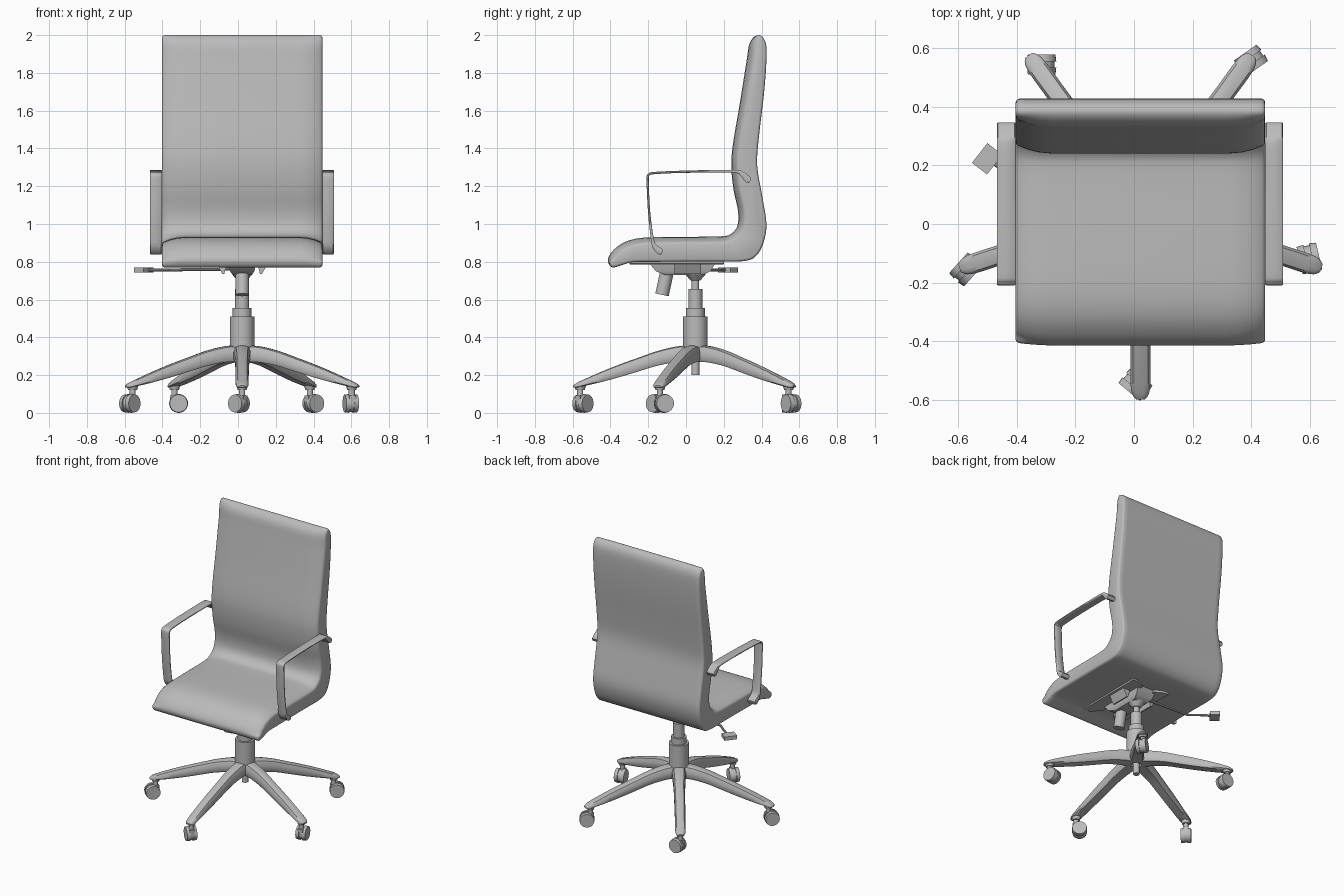
import bpy, bmesh, math
from mathutils import Vector, Matrix

cube = bpy.data.objects.get("Cube")
if cube:
    bpy.data.objects.remove(cube)

grey = bpy.data.materials.new("neutral grey")
grey.use_nodes = True
COLOUR = (0.5, 0.5, 0.5, 1)
grey.diffuse_color = COLOUR
grey.node_tree.nodes["Principled BSDF"].inputs["Base Color"].default_value = COLOUR

CX, CY = 0.022, 0.05      # chair axis


def finish(bm, name, angle=35):
    bmesh.ops.recalc_face_normals(bm, faces=bm.faces)
    mesh = bpy.data.meshes.new(name)
    bm.to_mesh(mesh)
    bm.free()
    mesh.materials.append(grey)
    ob = bpy.data.objects.new(name, mesh)
    bpy.context.collection.objects.link(ob)
    bpy.ops.object.select_all(action='DESELECT')
    bpy.context.view_layer.objects.active = ob
    ob.select_set(True)
    bpy.ops.object.shade_smooth_by_angle(angle=math.radians(angle))
    return ob


def loft(name, rings, angle=35):
    """Skin closed rings of equal length and cap both ends."""
    bm = bmesh.new()
    rows = [[bm.verts.new(p) for p in ring] for ring in rings]
    n = len(rows[0])
    for a, b in zip(rows, rows[1:]):
        for i in range(n):
            j = (i + 1) % n
            bm.faces.new((a[i], a[j], b[j], b[i]))
    bm.faces.new(rows[0])
    bm.faces.new(rows[-1])
    return finish(bm, name, angle)


def spline(pts, steps, closed=False):
    """Catmull-Rom curve through points of any dimension."""
    n, out = len(pts), []
    get = (lambda i: Vector(pts[i % n])) if closed else (lambda i: Vector(pts[max(0, min(n - 1, i))]))
    for i in range(n if closed else n - 1):
        a, b, c, d = (get(i + k) for k in (-1, 0, 1, 2))
        for s in range(steps):
            t = s / steps
            out.append(0.5 * (2 * b + (c - a) * t + (2 * a - 5 * b + 4 * c - d) * t * t
                              + (3 * b - a - 3 * c + d) * t ** 3))
    if not closed:
        out.append(get(n - 1))
    return out


def rod(name, a, b, r1, r2=None, segs=24):
    a, b = Vector(a), Vector(b)
    d = b - a
    mat = Matrix.Translation((a + b) / 2) @ d.to_track_quat('Z', 'Y').to_matrix().to_4x4()
    bm = bmesh.new()
    bmesh.ops.create_cone(bm, cap_ends=True, segments=segs, radius1=r1,
                          radius2=r1 if r2 is None else r2, depth=d.length, matrix=mat)
    return finish(bm, name)


def box(name, centre, size, turn=0):
    bm = bmesh.new()
    bmesh.ops.create_cube(bm, size=1, matrix=Matrix.Translation(centre)
                          @ Matrix.Rotation(turn, 4, 'Z') @ Matrix.Diagonal((*size, 1)))
    return finish(bm, name)


# Seat shell: side profile (y, z, cushion weight)
profile = [(-.413, .80, .3), (-.405, .835, 1), (-.37, .875, 1), (-.31, .91, 1), (-.22, .928, 1),
           (-.05, .932, 1), (.17, .934, 1), (.235, .946, 1), (.272, .99, 1), (.275, 1.07, 1),
           (.252, 1.18, 1), (.24, 1.3, 1), (.248, 1.42, 1), (.285, 1.64, 1), (.32, 1.86, 1),
           (.338, 1.96, .7), (.378, 2.0, 0), (.413, 1.98, 0), (.427, 1.91, 0), (.415, 1.71, 0),
           (.387, 1.47, 0), (.377, 1.31, 0), (.405, 1.14, 0), (.426, 1.0, 0), (.41, .9, 0),
           (.37, .83, 0), (.30, .803, 0), (.1, .802, 0), (-.15, .80, 0), (-.28, .798, 0),
           (-.34, .782, 0), (-.39, .77, 0)]
curve = spline(profile, 4, closed=True)


def seat_ring(x, edge, cushion):
    ring, n = [], len(curve)
    for i, p in enumerate(curve):
        t = curve[(i + 1) % n] - curve[i - 1]
        inward = Vector((t.y, -t.x)).normalized()
        q = Vector((p.x, p.y)) + inward * (edge + cushion * max(0, min(1, p.z)))
        ring.append((CX + x, q.x, q.y))
    return ring


half = [(.425, .012, .028), (.422, .005, .027), (.413, 0, .025), (.385, 0, .014), (.345, 0, .004), (.30, 0, 0)]
sections = [(-x, e, c) for x, e, c in half] + half[::-1]
loft("seat_and_back", [seat_ring(*s) for s in sections], 40)

# Armrests: flat strips with thicker ends (y, z, half thickness)
arm = spline([(.34, 1.228, .012), (.325, 1.238, .018), (.295, 1.266, .013), (.25, 1.279, .008),
              (.0, 1.277, .006), (-.165, 1.27, .006), (-.195, 1.262, .006), (-.203, 1.235, .006),
              (-.195, 1.06, .006), (-.178, .92, .008), (-.165, .88, .013), (-.14, .857, .018),
              (-.125, .85, .012)], 4)
for side, x0, x1 in (("right", -.467, -.403), ("left", .447, .508)):
    rings = []
    for i, p in enumerate(arm):
        t = arm[min(i + 1, len(arm) - 1)] - arm[max(i - 1, 0)]
        nrm = Vector((-t.y, t.x)).normalized() * p.z
        e = .004
        rings.append([(x, p.x + nrm.x * k, p.y + nrm.y * k) for x, k in (
            (x0, .5), (x0 + e, 1), (x1 - e, 1), (x1, .5), (x1, -.5), (x1 - e, -1), (x0 + e, -1), (x0, -.5))])
    loft(side + "_armrest", rings, 50)

# Gas column, stacked from the floor side up
for name, z0, z1, r in (("lower_tube", .20, .32, .021), ("column_sleeve", .29, .51, .065),
                        ("column_collar", .51, .555, .05), ("column_piston", .555, .655, .037),
                        ("column_neck", .655, .72, .02)):
    rod(name, (CX, CY, z0), (CX, CY, z1), r, segs=32)
rod("neck_flare", (CX, CY, .70), (CX, CY, .735), .025, .055)

# Tilt mechanism under the seat
def tray(z, w, y0, y1):
    return [(CX - w, y0, z), (CX + w, y0, z), (CX + w, y1, z), (CX - w, y1, z)]


loft("tilt_housing", [tray(.73, .05, -.11, .09), tray(.75, .065, -.16, .13), tray(.80, .075, -.2, .16)])
for s in (-1, 1):
    loft("mount_wing", [[(CX + s * x, y0, z), (CX + s * x, y1, z), (CX + s * x, y1, .804), (CX + s * x, y0, .804)]
                        for x, y0, y1, z in ((.05, -.24, .17, .785), (.11, -.30, .2, .787), (.15, -.30, .2, .79))])
    loft("side_flange", [[(CX + s * x, y, z) for x, z in ((.095, .735), (.105, .735), (.135, .79), (.08, .79))]
                         for y in (-.06, .08)])
rod("tension_knob", (CX, -.127, .625), (CX, -.10, .75), .036)

# Height lever with paddle
path = [(CX, .09, .762), (-.36, .12, .757), (-.42, .17, .757), (-.49, .215, .757)]
for a, b in zip(path, path[1:]):
    rod("lever_rod", a, b, .008, segs=10)
box("lever_paddle", (-.50, .222, .757), (.065, .085, .026), math.radians(-38))

# Five-star base with casters
LEG = spline([(.03, .357, .27, .046), (.1, .352, .268, .043), (.2, .328, .25, .038), (.3, .293, .22, .036),
              (.4, .257, .19, .035), (.5, .217, .163, .034), (.59, .177, .142, .034),
              (.63, .158, .134, .028), (.648, .146, .136, .014)], 3)
SECTION = ((-.8, 0), (-1, .15), (-1, .6), (-.75, .93), (-.3, 1), (.3, 1), (.75, .93), (1, .6), (1, .15), (.8, 0))
TRAIL = (140, 103, 35, 0, 228)     # caster swivel headings
for k, heading in enumerate(TRAIL):
    a = math.radians(-90 + 72 * k)
    out, across = Vector((math.cos(a), math.sin(a), 0)), Vector((-math.sin(a), math.cos(a), 0))
    hub = Vector((CX, CY, 0))
    up = Vector((0, 0, 1))
    loft("base_leg", [[hub + out * r + across * (w * u) + up * (bot + (top - bot) * v) for u, v in SECTION]
                      for r, top, bot, w in LEG], 40)
    foot = hub + out * .61
    rod("caster_socket", foot + up * .122, foot + up * .15, .024, .032)
    rod("caster_stem", foot + up * .07, foot + up * .125, .016)
    h = math.radians(heading)
    trail = Vector((math.cos(h), math.sin(h), 0))
    axle = Vector((-trail.y, trail.x, 0))
    mid = foot + trail * .022 + up * .05
    for s in (-1, 1):
        rod("caster_wheel", mid + axle * (s * .01), mid + axle * (s * .034), .05, .047, 28)
    rod("caster_core", mid - axle * .012, mid + axle * .012, .044)
    # hood between the wheels, reaching back over the stem
    box("caster_hood", foot + up * .072 + trail * .002, (.05, .036, .04), h)
